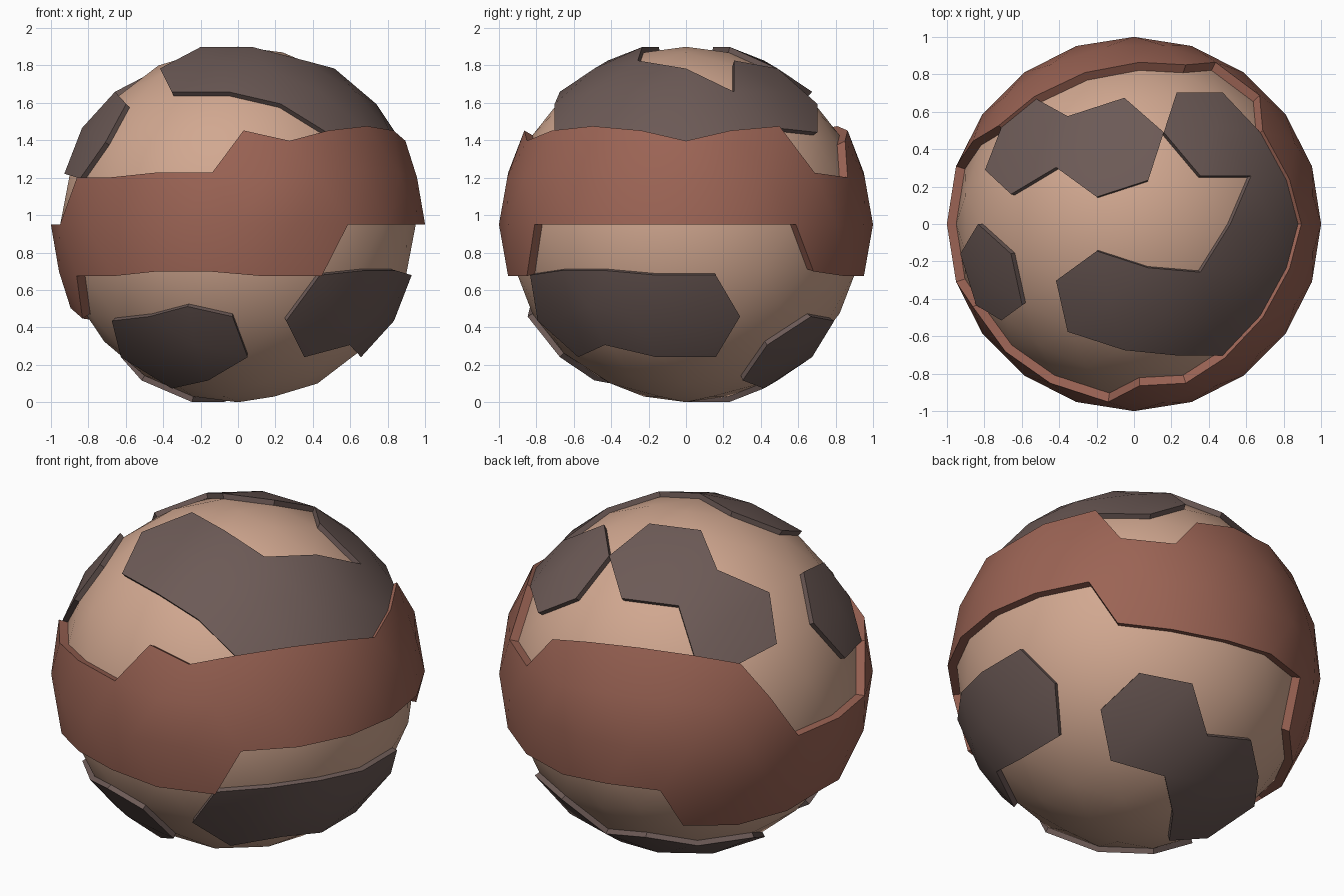
import bpy
import bmesh
import math

CENTRE_Z = 0.95
BASE_RADIUS = 0.95
PATCH_RADIUS = 0.98
BAND_RADIUS = 1.0
INNER_RADIUS = 0.94

cube = bpy.data.objects.get("Cube")
if cube:
    bpy.data.objects.remove(cube, do_unlink=True)


def make_material(name, colour):
    material = bpy.data.materials.new(name)
    material.use_nodes = True
    rgba = (*colour, 1)
    material.diffuse_color = rgba
    shader = material.node_tree.nodes["Principled BSDF"]
    shader.inputs["Base Color"].default_value = rgba
    shader.inputs["Roughness"].default_value = 0.9
    return material


tan = make_material("pale tan", (0.64, 0.39, 0.28))
rust = make_material("rust brown", (0.33, 0.127, 0.09))
umber = make_material("dark umber", (0.15, 0.102, 0.093))


def inside(point, outline):
    """Even-odd test of a flat point against a closed outline."""
    x, y = point
    result = False
    previous = outline[-1]
    for current in outline:
        (ax, ay), (bx, by) = previous, current
        if (ay > y) != (by > y) and x < ax + (y - ay) * (bx - ax) / (by - ay):
            result = not result
        previous = current
    return result


def longitude_and_height(centre, start):
    """Longitude in degrees, counted up from start, and height in percent."""
    angle = math.degrees(math.atan2(centre.y, centre.x))
    return (angle - start) % 360 + start, centre.z * 100


def in_cap(side, outline):
    """Rule for faces of the upper or lower half, outlined in plan (percent)."""
    scale = PATCH_RADIUS * 100
    return lambda c: c.z * side > 0 and inside((c.x * scale, c.y * scale), outline)


def around_axis(start, outline):
    """Rule for faces outlined by longitude and height."""
    return lambda c: inside(longitude_and_height(c, start), outline)


def finish(name, bm, material):
    mesh = bpy.data.meshes.new(name)
    bm.to_mesh(mesh)
    bm.free()
    mesh.materials.append(material)
    obj = bpy.data.objects.new(name, mesh)
    obj.location.z = CENTRE_Z
    bpy.context.collection.objects.link(obj)
    bpy.ops.object.select_all(action="DESELECT")
    obj.select_set(True)
    bpy.context.view_layer.objects.active = obj
    bpy.ops.object.shade_smooth_by_angle(angle=math.radians(35))
    return obj


def make_sphere(radius):
    bm = bmesh.new()
    bmesh.ops.create_icosphere(bm, subdivisions=3, radius=radius)
    return bm


def make_plate(name, rule, radius, material):
    """Keep the sphere faces that obey the rule and thicken them outwards."""
    bm = make_sphere(1)
    spare = [f for f in bm.faces if not rule(f.calc_center_median())]
    bmesh.ops.delete(bm, geom=spare, context="FACES")
    inner = list(bm.verts)
    grown = bmesh.ops.extrude_face_region(bm, geom=bm.faces[:], use_keep_orig=True)
    outer = [g for g in grown["geom"] if isinstance(g, bmesh.types.BMVert)]
    for verts, size in ((inner, INNER_RADIUS), (outer, radius)):
        for v in verts:
            v.co *= size
    bmesh.ops.recalc_face_normals(bm, faces=bm.faces[:])
    return finish(name, bm, material)


# Ground sphere
finish("globe", make_sphere(BASE_RADIUS), tan)

# Wide band round the middle, with stepped upper and lower edges
band_top = [
    (0, 45), (16, 50), (36, 53), (45, 27), (63, 25), (72, 45), (88, 50),
    (108, 53), (128, 50), (144, 45), (153, 25), (162, 0), (198, 0), (207, 25),
    (225, 25), (243, 27), (261, 27), (272, 50), (288, 45), (304, 50),
    (324, 53), (344, 50), (360, 45),
]
band_bottom = [
    (0, 0), (36, 0), (45, -25), (63, -27), (99, -25), (117, -25), (124, -50),
    (144, -53), (164, -50), (180, -45), (196, -50), (207, -27), (225, -27),
    (243, -25), (261, -25), (297, -27), (306, 0), (360, 0),
]
make_plate("middle_band", around_axis(0, band_top + band_bottom[::-1]),
           BAND_RADIUS, rust)

# Raised dark patches on the upper half
make_plate("upper_large_patch", in_cap(1, [
    (-41, -30), (-20, -14), (7, -23), (35, -25), (62, 25), (35, 26), (16, 49),
    (23, 70), (48, 70), (68, 50), (83, 24), (88, 0), (83, -24), (68, -50),
    (47, -70), (20, -69), (-6, -67), (-35, -57),
]), PATCH_RADIUS, umber)
make_plate("upper_back_patch", in_cap(1, [
    (-53, 67), (-36, 57), (-6, 67), (16, 49), (7, 23), (-20, 15), (-41, 30),
    (-65, 16), (-80, 30), (-71, 51),
]), PATCH_RADIUS, umber)
make_plate("upper_side_patch", in_cap(1, [
    (-83, 0), (-65, -13), (-59, -42), (-71, -51), (-84, -43), (-93, -15),
]), PATCH_RADIUS, umber)

# Raised dark patches on the lower half
make_plate("lower_front_patch", in_cap(-1, [
    (-67, -49), (-47, -70), (-27, -83), (-3, -85), (5, -67), (-16, -49),
    (-35, -26), (-62, -26),
]), PATCH_RADIUS, umber)
make_plate("lower_back_patch", in_cap(-1, [
    (60, 43), (52, 67), (26, 79), (5, 67), (-23, 70), (-44, 51), (-62, 26),
    (-51, 0), (-25, 0), (-8, 23), (13, 42), (42, 30),
]), PATCH_RADIUS, umber)
make_plate("lower_side_patch", around_axis(-180, [
    (-63, -27), (-45, -25), (-27, -25), (-9, -27), (9, -27), (20, -50),
    (14, -72), (-14, -72), (-36, -66), (-58, -72), (-72, -53),
]), PATCH_RADIUS, umber)
